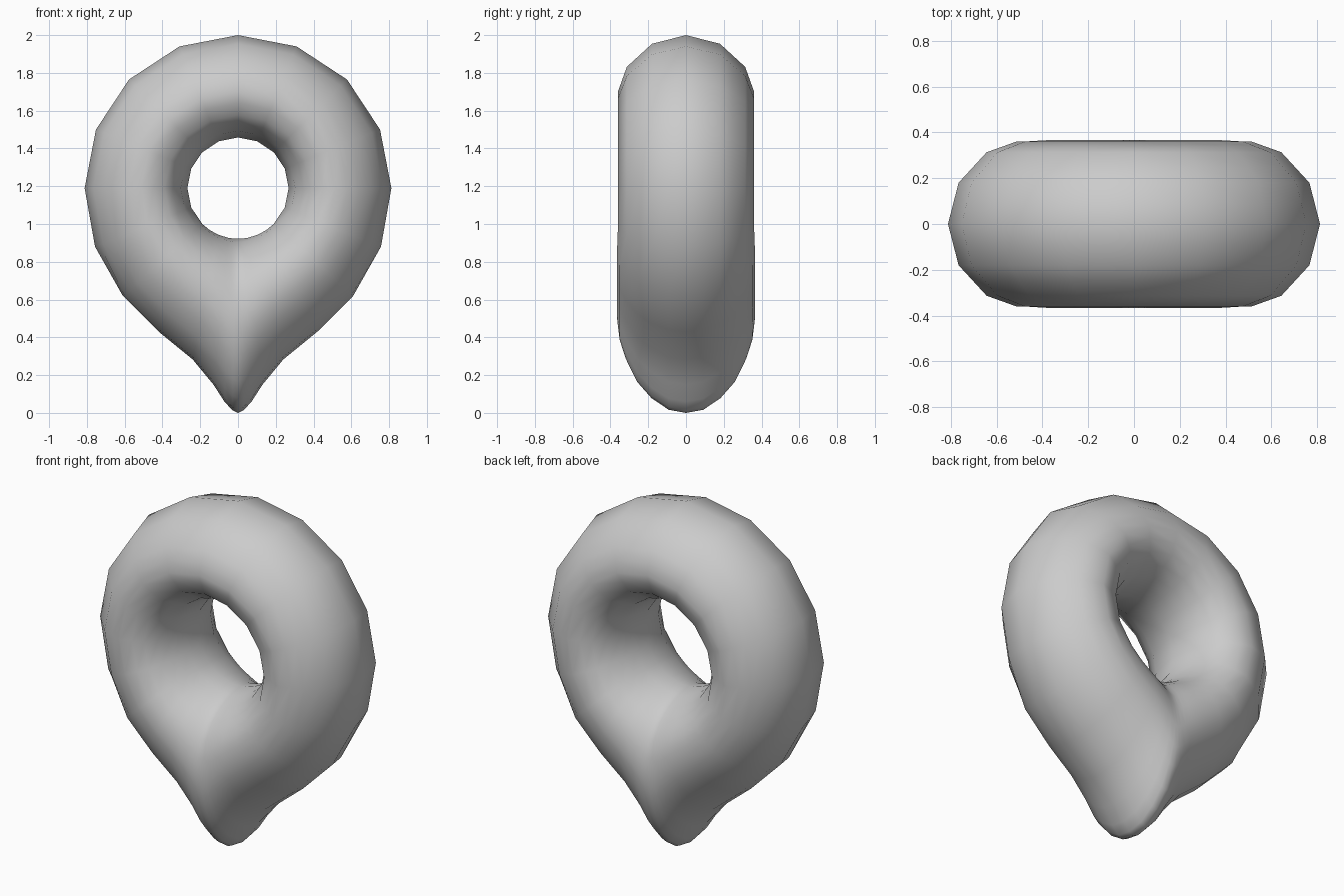
import bpy, bmesh, math

if "Cube" in bpy.data.objects:
    bpy.data.objects.remove(bpy.data.objects["Cube"])

# Right half of the outer outline: (step of 16 around the hole, x, z)
half = [(0, 0, 2.0), (1, .31, 1.94), (2, .577, 1.765), (3, .752, 1.5), (4, .812, 1.19),
        (5, .757, .88), (6, .61, .62), (6.5, .42, .43), (7, .24, .283), (7.5, .13, .15),
        (7.72, .072, .06), (7.88, .03, .014), (8, 0, 0)]
rings = half + [(16 - s, -x, z) for s, x, z in reversed(half[1:-1])]

# Cross-section: (fraction from outer rim to hole, fraction of half depth)
front = [(0, 0), (.018, .25), (.085, .5), (.18, .71), (.31, .87), (.42, .96), (.55, 1),
         (.68, .96), (.78, .87), (.87, .71), (.935, .5), (.98, .25), (1, 0)]
fine = front + [(t, -d) for t, d in reversed(front[1:-1])]
n = len(fine)
# Coarser 12-sided section for the round upper part
coarse = [p if i % 2 == 0 else
          tuple((fine[i - 1][k] + fine[(i + 1) % n][k]) / 2 for k in (0, 1))
          for i, p in enumerate(fine)]

HOLE_Z, HOLE_R = 1.19, .268
bm = bmesh.new()
loops = []
for s, ox, oz in rings:
    a = s * math.pi / 8
    ix, iz = HOLE_R * math.sin(a), HOLE_Z + HOLE_R * math.cos(a)
    section, depth = (fine, .366) if oz < .7 else (coarse, .36)
    loops.append([bm.verts.new((ox + (ix - ox) * t, -depth * d, oz + (iz - oz) * t))
                  for t, d in section])

# Bridge neighbouring rings
for i, a in enumerate(loops):
    b = loops[(i + 1) % len(loops)]
    for j in range(n):
        k = (j + 1) % n
        bm.faces.new((a[j], a[k], b[k], b[j]))
bmesh.ops.recalc_face_normals(bm, faces=bm.faces)
for f in bm.faces:
    f.smooth = True

mesh = bpy.data.meshes.new("map_pin")
bm.to_mesh(mesh)
bm.free()
bpy.context.collection.objects.link(bpy.data.objects.new("map_pin", mesh))
